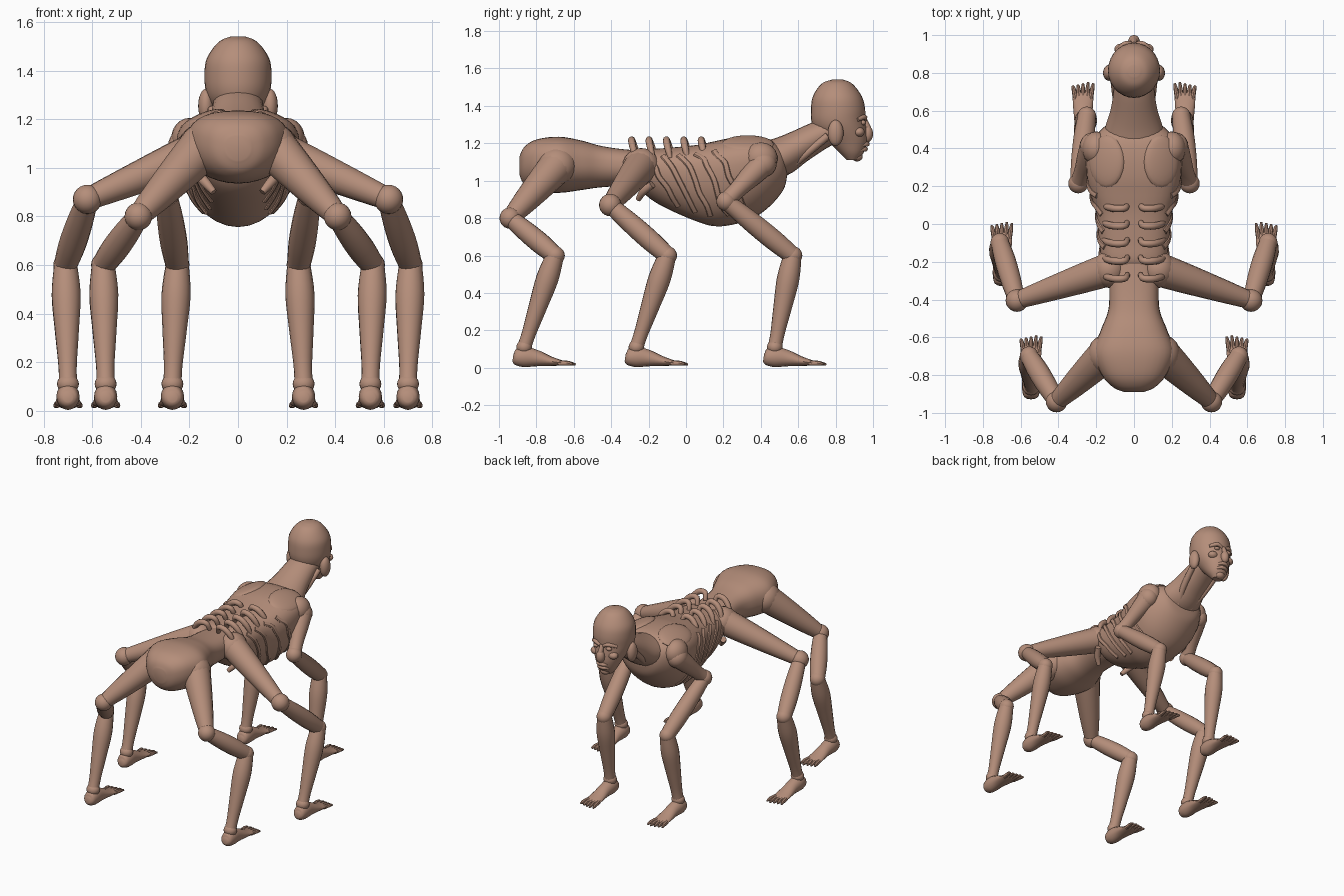
import bpy, bmesh, math
from mathutils import Vector, Matrix

if "Cube" in bpy.data.objects:
    bpy.data.objects.remove(bpy.data.objects["Cube"], do_unlink=True)

COLOUR = (0.46, 0.27, 0.195, 1)
skin = bpy.data.materials.new("brown_skin")
skin.use_nodes = True
skin.diffuse_color = COLOUR
bsdf = skin.node_tree.nodes["Principled BSDF"]
bsdf.inputs["Base Color"].default_value = COLOUR
bsdf.inputs["Roughness"].default_value = 0.8
parts = []


def finish(name, bm):
    bmesh.ops.recalc_face_normals(bm, faces=bm.faces)
    mesh = bpy.data.meshes.new(name)
    bm.to_mesh(mesh)
    bm.free()
    mesh.materials.append(skin)
    obj = bpy.data.objects.new(name, mesh)
    bpy.context.collection.objects.link(obj)
    parts.append(obj)
    return obj


def loft(name, rings):
    bm = bmesh.new()
    rows = [[bm.verts.new(p) for p in ring] for ring in rings]
    n = len(rows[0])
    for a, b in zip(rows, rows[1:]):
        for i in range(n):
            j = (i + 1) % n
            bm.faces.new((a[i], a[j], b[j], b[i]))
    bm.faces.new(rows[0])
    bm.faces.new(rows[-1])
    return finish(name, bm)


def smooth(stations, steps=4):
    """Catmull-Rom interpolation of equal-length tuples."""
    s = [stations[0]] + list(stations) + [stations[-1]]
    out = []
    for a, b, c, d in zip(s, s[1:], s[2:], s[3:]):
        for k in range(steps):
            t = k / steps
            out.append(tuple(
                q + t * (r - p) / 2 + t * t * (p - 2.5 * q + 2 * r - w / 2)
                + t ** 3 * (1.5 * (q - r) + (w - p) / 2)
                for p, q, r, w in zip(a, b, c, d)))
    out.append(tuple(stations[-1]))
    return out


def tube(name, stations, ref=(1, 0, 0), sides=16, steps=4):
    """Stations are x, y, z, radius along ref, radius across it."""
    st = smooth(stations, steps)
    pts = [Vector(s[:3]) for s in st]
    rings = []
    for i, s in enumerate(st):
        t = (pts[min(i + 1, len(pts) - 1)] - pts[max(i - 1, 0)]).normalized()
        u = Vector(ref)
        u = (u - t * u.dot(t)).normalized()
        v = t.cross(u)
        rings.append([pts[i] + u * s[3] * math.cos(a) + v * s[4] * math.sin(a)
                      for a in (math.tau * k / sides for k in range(sides))])
    return loft(name, rings)


def ball(name, centre, scale, tilt=0):
    bm = bmesh.new()
    m = Matrix.Translation(centre) @ Matrix.Rotation(tilt, 4, "Y") @ Matrix.Diagonal((*scale, 1))
    bmesh.ops.create_uvsphere(bm, u_segments=20, v_segments=12, radius=1, matrix=m)
    return finish(name, bm)


def bone(name, a, b, profile):
    """Straight limb piece; profile is (fraction, radius)."""
    a, b = Vector(a), Vector(b)
    return tube(name, [(*a.lerp(b, f), r, r) for f, r in profile], ref=(0.8, 0.1, 0.6))


def section(s, angle):
    """Point on a trunk cross-section: y, top, bottom, half width, widest height."""
    y, top, bottom, w, mid = s
    c, n = math.cos(angle), math.sin(angle)
    if n > 0:
        return Vector((w * math.copysign(abs(c) ** 0.8, c), y, mid + (top - mid) * n ** 0.75))
    return Vector((w * c, y, mid + (mid - bottom) * n))


def trunk(name, stations):
    st = smooth(stations, 5)
    loft(name, [[section(s, math.tau * k / 32) for k in range(32)] for s in st])
    return st


# Trunk
trunk("pelvis_and_waist", [
    (-.89, 1.13, 1.03, .05, 1.08), (-.865, 1.18, .98, .11, 1.09),
    (-.8, 1.22, .945, .17, 1.1), (-.68, 1.235, .935, .215, 1.09),
    (-.56, 1.215, .95, .175, 1.08), (-.45, 1.185, .965, .135, 1.08),
    (-.3, 1.165, .97, .13, 1.07), (-.05, 1.15, .95, .12, 1.06)])
chest = trunk("ribcage", [
    (-.26, 1.12, .98, .1, 1.05), (-.2, 1.165, .91, .165, 1.06),
    (-.1, 1.175, .85, .185, 1.05), (.05, 1.19, .785, .2, 1.05),
    (.15, 1.21, .757, .23, 1.06), (.25, 1.23, .765, .25, 1.08),
    (.36, 1.235, .8, .25, 1.1), (.45, 1.22, .865, .215, 1.1),
    (.52, 1.17, .95, .15, 1.08), (.54, 1.12, 1.02, .08, 1.07)])

# Neck
tube("neck", [(0, .4, 1.1, .16, .1), (0, .5, 1.125, .155, .105), (0, .6, 1.18, .125, .09),
              (0, .7, 1.235, .108, .08), (0, .8, 1.28, .1, .07)], sides=24)

# Skull and jaw: height, back, front, half width
head = smooth([(1.54, .78, .84, .03), (1.525, .735, .88, .07), (1.49, .7, .915, .105),
               (1.44, .675, .945, .132), (1.38, .668, .958, .138), (1.32, .67, .958, .134),
               (1.27, .69, .965, .12), (1.21, .76, .968, .092), (1.15, .82, .95, .065),
               (1.11, .86, .92, .035)])
loft("head", [[((w * math.cos(a)), (b + f) / 2 + (f - b) / 2 * math.sin(a), z)
               for a in (math.tau * k / 28 for k in range(28))] for z, b, f, w in head])

# Face
ball("nose", (0, .97, 1.25), (.03, .03, .045))
tube("nose_bridge", [(0, .95, 1.33, .014, .015), (0, .972, 1.28, .018, .018),
                     (0, .98, 1.25, .02, .018)])
for lip, z, y in (("upper_lip", 1.195, .965), ("lower_lip", 1.168, .955)):
    tube(lip, [(-.05, y - .035, z - .008, .006, .006), (-.02, y, z, .012, .012),
               (.02, y, z, .012, .012), (.05, y - .035, z - .008, .006, .006)], ref=(0, 0, 1))
ball("chin", (0, .915, 1.13), (.035, .03, .027))

# Leg joints: top, elbow, knee, ankle, thigh thickness, elbow size
LEGS = {
    "front": ((.22, .41, 1.09), (.295, .215, .89), (.25, .57, .6), (.27, .475, .11), .068, .053),
    "middle": ((.13, -.24, 1.08), (.62, -.405, .87), (.71, -.1, .6), (.70, -.265, .11), .09, .06),
    "rear": ((.15, -.69, 1.08), (.41, -.94, .8), (.555, -.7, .6), (.545, -.865, .11), .095, .057),
}


def leg(side, s, kind):
    top, elbow, knee, ankle, r, e = LEGS[kind]
    top, elbow, knee, ankle = [Vector((s * p[0], p[1], p[2])) for p in (top, elbow, knee, ankle)]
    n = side + "_" + kind + "_"
    ball(n + "hip", top, (r, r * 1.1, r * 1.05))
    bone(n + "thigh", top, elbow, [(0, r), (.3, r * .88), (.7, r * .68), (1, .046)])
    ball(n + "elbow", elbow, (e, e, e))
    bone(n + "middle_limb", elbow, knee, [(0, .044), (.35, .054), (.7, .056), (1, .048)])
    ball(n + "knee", knee, (.05, .052, .05))
    bone(n + "shin", knee, ankle, [(0, .048), (.25, .06), (.55, .05), (.85, .038), (1, .038)])
    ball(n + "ankle", ankle, (.045, .042, .04))
    x, y, _ = ankle
    tube(n + "foot", [(x, y - .06, .055, .02, .02), (x, y - .045, .054, .04, .042),
                      (x, y, .058, .048, .055), (x, y + .07, .05, .046, .043),
                      (x, y + .14, .035, .052, .026), (x, y + .205, .025, .055, .013),
                      (x, y + .22, .023, .05, .008)])
    for k in range(5):
        o = (k - 2) * s
        reach = .275 - .006 * abs(k - 1)
        tube(n + "toe_%d" % (k + 1), [
            (x + o * .02, y + .18, .026, .012, .014), (x + o * .024, y + .235, .024, .012, .013),
            (x + o * .027, y + reach, .017, .006, .006)], sides=8, steps=2)


for side, s in (("left", 1), ("right", -1)):
    for kind in LEGS:
        leg(side, s, kind)

    # Shoulder blade, neck cord and floating rib
    ball(side + "_shoulder_blade", (s * .145, .33, 1.195), (.1, .14, .03), s * .4)
    ball(side + "_shoulder_muscle", (s * .2, .4, 1.12), (.075, .09, .085))
    tube(side + "_neck_cord", [(s * .05, .53, 1.05, .02, .02), (s * .085, .63, 1.135, .022, .022),
                               (s * .105, .76, 1.24, .02, .02)])
    tube(side + "_floating_rib", [(s * .17, -.18, .98, .02, .02), (s * .135, -.23, .94, .02, .02),
                                  (s * .1, -.255, .9, .014, .014)], ref=(0, 1, 0))

    # Back ribs standing proud of the spine, and side ribs following the chest
    for i in range(5):
        y = .09 - .093 * i
        tube("%s_back_rib_%d" % (side, i + 1), [
            (s * .035, y + .012, 1.17, .016, .014), (s * .05, y - .006, 1.215, .018, .018),
            (s * .1, y - .008, 1.21, .019, .02), (s * .14, y, 1.17, .018, .018),
            (s * .16, y + .012, 1.12, .012, .012)], ref=(0, 1, 0), sides=10)
        path = []
        for k in range(7):
            yy = y + .06 + .028 * k
            st = min(chest, key=lambda c: abs(c[0] - yy))
            p = section(st, math.radians(35 - 15 * k))
            path.append((s * p.x, p.y, p.z, .016, .01))
        tube("%s_side_rib_%d" % (side, i + 1), path, ref=(0, 1, 0), sides=8, steps=3)

    # Ear, eye, brow and cheek
    ball(side + "_ear", (s * .132, .8, 1.255), (.032, .042, .07))
    ball(side + "_eye", (s * .05, .945, 1.31), (.02, .018, .014))
    tube(side + "_brow", [(s * .015, .957, 1.325, .01, .01), (s * .05, .953, 1.34, .014, .014),
                          (s * .095, .917, 1.325, .01, .01)], ref=(0, 0, 1), sides=10)
    ball(side + "_cheek", (s * .068, .925, 1.26), (.036, .03, .026))

# Soft shading with crisp ends
for o in bpy.context.selected_objects:
    o.select_set(False)
for o in parts:
    o.select_set(True)
bpy.context.view_layer.objects.active = parts[0]
bpy.ops.object.shade_smooth_by_angle(angle=math.radians(40))
